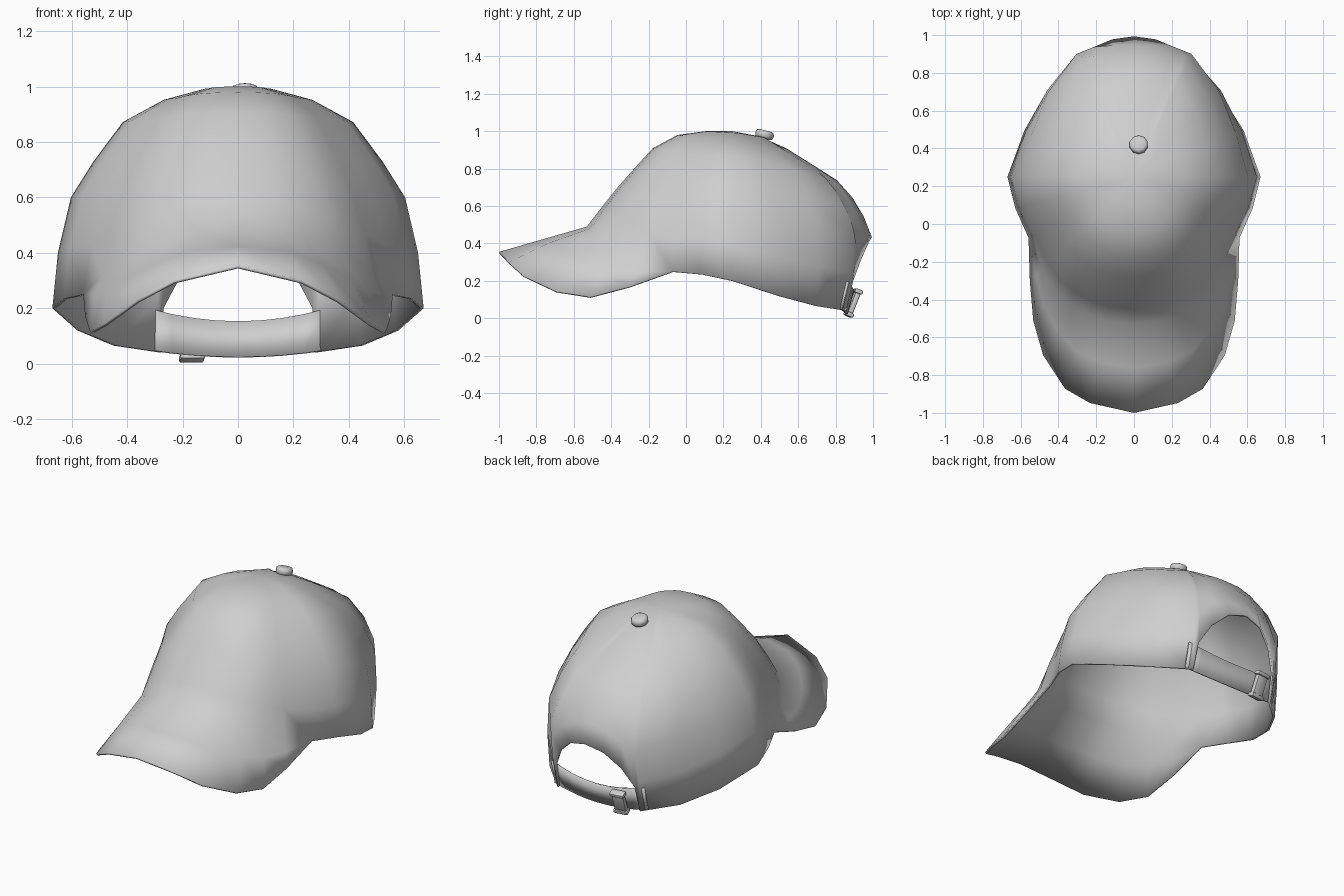
import bpy, bmesh, math
from mathutils import Vector

old = bpy.data.objects.get("Cube")
if old:
    bpy.data.objects.remove(old, do_unlink=True)

fabric = bpy.data.materials.new("light_grey_fabric")
fabric.use_nodes = True
GREY = (0.62, 0.62, 0.62, 1)
fabric.diffuse_color = GREY
fabric.node_tree.nodes["Principled BSDF"].inputs["Base Color"].default_value = GREY

CENTRE_Y = 0.25

# Meridian shapes from apex to rim: (share of rim radius, share of height)
FRONT = [(0, 1), (.19, 1), (.38, .96), (.55, .82), (.68, .6), (.79, .41), (.9, .2), (1, 0)]
SIDE = [(0, 1), (.18, .99), (.4, .94), (.62, .84), (.78, .66), (.9, .5), (.97, .25), (1, 0)]
BACK = [(0, 1), (.3, .96), (.6, .83), (.87, .71), (1.02, .57), (1.11, .41), (1.07, .2), (1, 0)]
STEPS = len(FRONT) - 1

# Crown rim by angle from the front: angle, radius, height, end of meridian
RIM = [(0, .78, .49, 7), (11, .775, .48, 7), (18, .77, .46, 7), (27, .75, .43, 7),
       (35, .73, .38, 7), (45, .69, .32, 7), (60, .645, .25, 7), (75, .65, .235, 7),
       (90, .67, .2, 7), (113, .63, .12, 7), (135, .636, .065, 7), (155, .67, .04, 7),
       (157, .67, .04, 6.2), (163, .67, .04, 5.6), (171, .67, .04, 5.15), (180, .67, .04, 5)]
# Brim outer edge by the same angles: radius, height
BRIM = {0: (1.25, .355), 11: (1.22, .3), 18: (1.18, .23), 27: (1.06, .145),
        35: (.93, .115), 45: (.78, .17), 60: (.645, .25)}


def sample(profile, t):
    i = min(int(t), STEPS - 1)
    return Vector(profile[i]).lerp(Vector(profile[i + 1]), t - i)


def polar(angle, radius, z):
    a = math.radians(angle)
    return Vector((radius * math.sin(a), CENTRE_Y - radius * math.cos(a), z))


def column(angle, radius, rim_z, end):
    """Points down one meridian, and on over the brim at the front."""
    c = math.cos(math.radians(angle))
    points = []
    for row in range(STEPS + 1):
        t = end * row / STEPS
        fore_aft = sample(FRONT if c > 0 else BACK, t)
        p = sample(SIDE, t).lerp(fore_aft, c * c)
        points.append(polar(angle, p.x * radius, rim_z + p.y * (1 - rim_z)))
    edge = BRIM.get(abs(angle))
    if edge:
        tip = polar(angle, *edge)
        middle = points[-1].lerp(tip, 0.5)
        middle.z += 0.03 * (points[-1] - tip).length * (abs(angle) > 0)
        points += [middle, tip]
    return points


def finish(name, bm, angle=60):
    bmesh.ops.recalc_face_normals(bm, faces=bm.faces)
    mesh = bpy.data.meshes.new(name)
    bm.to_mesh(mesh)
    bm.free()
    obj = bpy.data.objects.new(name, mesh)
    bpy.context.collection.objects.link(obj)
    mesh.materials.append(fabric)
    bpy.ops.object.select_all(action='DESELECT')
    obj.select_set(True)
    bpy.context.view_layer.objects.active = obj
    bpy.ops.object.shade_smooth_by_angle(angle=math.radians(angle))
    return obj


def solidify(obj, thickness):
    mod = obj.modifiers.new("thickness", 'SOLIDIFY')
    mod.thickness = thickness
    mod.offset = -1


def skin(bm, columns, closed):
    rows = [[bm.verts.new(p) for p in col] for col in columns]
    pairs = list(zip(rows, rows[1:]))
    if closed:
        pairs.append((rows[-1], rows[0]))
    for a, b in pairs:
        for i in range(min(len(a), len(b)) - 1):
            bm.faces.new((a[i], a[i + 1], b[i + 1], b[i]))
    bmesh.ops.remove_doubles(bm, verts=bm.verts, dist=0.0005)


# Crown and brim as one thin sheet, with the arched opening at the back
bm = bmesh.new()
mirrored = [(-a, r, z, e) for a, r, z, e in reversed(RIM[1:-1])]
skin(bm, [column(*key) for key in RIM + mirrored], True)
bmesh.ops.recalc_face_normals(bm, faces=bm.faces)
if max(bm.faces, key=lambda f: f.calc_center_median().z).normal.z < 0:
    bmesh.ops.reverse_faces(bm, faces=bm.faces)
cap = finish("crown_and_brim", bm, 70)
solidify(cap, 0.012)

# Adjustable strap across the opening
bm = bmesh.new()
strap_columns = []
for i in range(9):
    x = -0.32 + 0.08 * i
    y = 0.865 - 0.3 * x * x
    strap_columns.append([Vector((x, y, 0.022 + 0.25 * x * x)),
                          Vector((x, y + 0.035, 0.15 + 0.45 * x * x))])
skin(bm, strap_columns, False)
solidify(finish("back_strap", bm), 0.012)


def buckle_bar(name, size, offset):
    bm = bmesh.new()
    bmesh.ops.create_cube(bm, size=1)
    bmesh.ops.scale(bm, vec=size, verts=bm.verts)
    bmesh.ops.bevel(bm, geom=bm.edges[:], offset=0.008, segments=2,
                    affect='EDGES', profile=0.5)
    bmesh.ops.translate(bm, vec=offset, verts=bm.verts)
    obj = finish(name, bm, 40)
    obj.location = (-0.17, 0.895, 0.082)
    obj.rotation_euler = (math.radians(-22), 0, math.radians(8))


# Buckle: a plate with a raised bar at each end
buckle_bar("buckle_plate", (0.075, 0.03, 0.14), (0, 0, 0))
for side, z in (("lower", -0.066), ("upper", 0.066)):
    buckle_bar(side + "_buckle_bar", (0.09, 0.046, 0.024), (0, 0, z))

# Button on top of the crown
bm = bmesh.new()
bmesh.ops.create_cone(bm, cap_ends=True, segments=10, radius1=0.05, radius2=0.05, depth=0.045)
rim = [e for e in bm.edges if abs(e.verts[0].co.z - e.verts[1].co.z) < 0.001]
bmesh.ops.bevel(bm, geom=rim, offset=0.016, segments=2, affect='EDGES', profile=0.5)
button = finish("top_button", bm, 50)
button.location = (0.025, 0.42, 0.982)
button.rotation_euler = (math.radians(-15), 0, 0)
